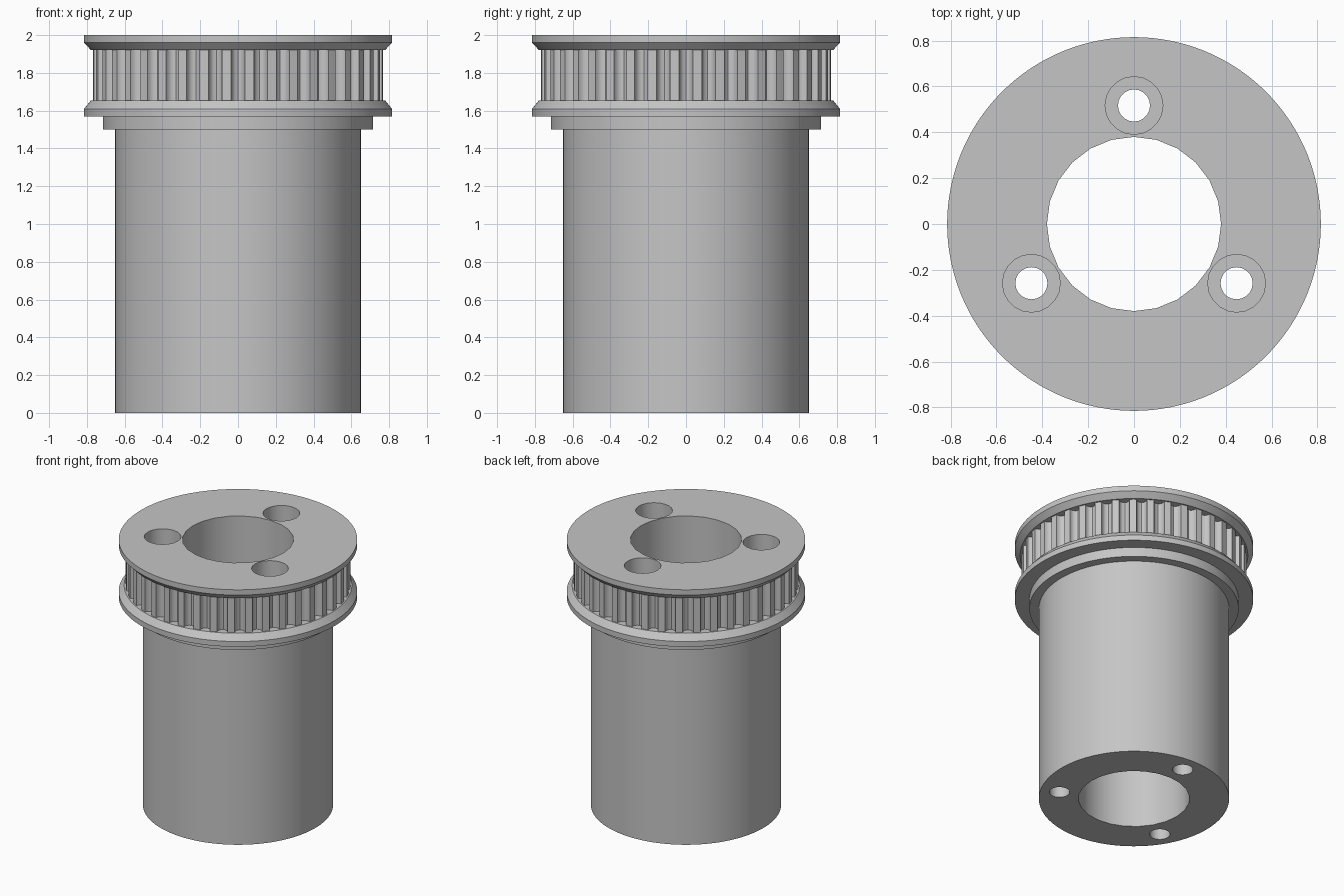
import bpy, bmesh, math

if "Cube" in bpy.data.objects:
    bpy.data.objects.remove(bpy.data.objects["Cube"])

TEETH = 40
metal = bpy.data.materials.new("machined_grey")
metal.diffuse_color = (0.56, 0.56, 0.56, 1)
metal.use_nodes = True
metal.node_tree.nodes["Principled BSDF"].inputs["Base Color"].default_value = metal.diffuse_color


def loft(name, rings):
    """Closed solid skinned through equal-length loops of points."""
    bm = bmesh.new()
    loops = [[bm.verts.new(p) for p in ring] for ring in rings]
    n = len(loops[0])
    for a, b in zip(loops, loops[1:]):
        for i in range(n):
            j = (i + 1) % n
            bm.faces.new((a[i], a[j], b[j], b[i]))
    bm.faces.new(loops[0][::-1])
    bm.faces.new(loops[-1])
    mesh = bpy.data.meshes.new(name)
    bm.to_mesh(mesh)
    bm.free()
    mesh.materials.append(metal)
    ob = bpy.data.objects.new(name, mesh)
    bpy.context.collection.objects.link(ob)
    return ob


def circle(r, z, angles, x=0, y=0):
    return [(x + r * math.cos(a), y + r * math.sin(a), z) for a in angles]


def even(n):
    return [2 * math.pi * i / n for i in range(n)]


# Sample positions across one tooth pitch, with the round groove at the middle
STEPS = (0, .2, .215, .26, .35, .5, .65, .74, .785, .8)
ANGLES = [2 * math.pi * (t + u - 0.5) / TEETH for t in range(TEETH) for u in STEPS]


def tooth_ring(z):
    pts = []
    for i, a in enumerate(ANGLES):
        s = (STEPS[i % len(STEPS)] - 0.5) / 0.3
        r = 0.768 - 0.045 * math.sqrt(max(0, 1 - s * s))
        pts.append((r * math.cos(a), r * math.sin(a), z))
    return pts


# Sleeve, collar, lower flange, toothed band and upper flange in one turned solid
lower = [(0.65, 0), (0.65, 1.5), (0.715, 1.5), (0.715, 1.57),
         (0.815, 1.57), (0.815, 1.61), (0.778, 1.655)]
upper = [(0.778, 1.92), (0.815, 1.96), (0.815, 2.0)]
pulley = loft("toothed_pulley",
              [circle(r, z, ANGLES) for r, z in lower]
              + [tooth_ring(1.655), tooth_ring(1.92)]
              + [circle(r, z, ANGLES) for r, z in upper])

# Centre bore and three counterbored screw holes
cutters = [loft("bore_cutter", [circle(0.38, z, even(24)) for z in (-0.1, 2.1)])]
for k in range(3):
    a = math.radians(90 + 120 * k)
    x, y = 0.517 * math.cos(a), 0.517 * math.sin(a)
    cutters.append(loft("screw_hole_cutter", [
        circle(r, z, even(20), x, y)
        for r, z in ((0.07, -0.1), (0.07, 1.75), (0.126, 1.75), (0.126, 2.1))]))

bpy.context.view_layer.objects.active = pulley
for c in cutters:
    mod = pulley.modifiers.new("cut", 'BOOLEAN')
    mod.operation = 'DIFFERENCE'
    mod.solver = 'EXACT'
    mod.object = c
    bpy.ops.object.modifier_apply(modifier=mod.name)
    bpy.data.objects.remove(c)

bpy.ops.object.select_all(action='DESELECT')
pulley.select_set(True)
bpy.ops.object.shade_smooth_by_angle(angle=math.radians(32))
